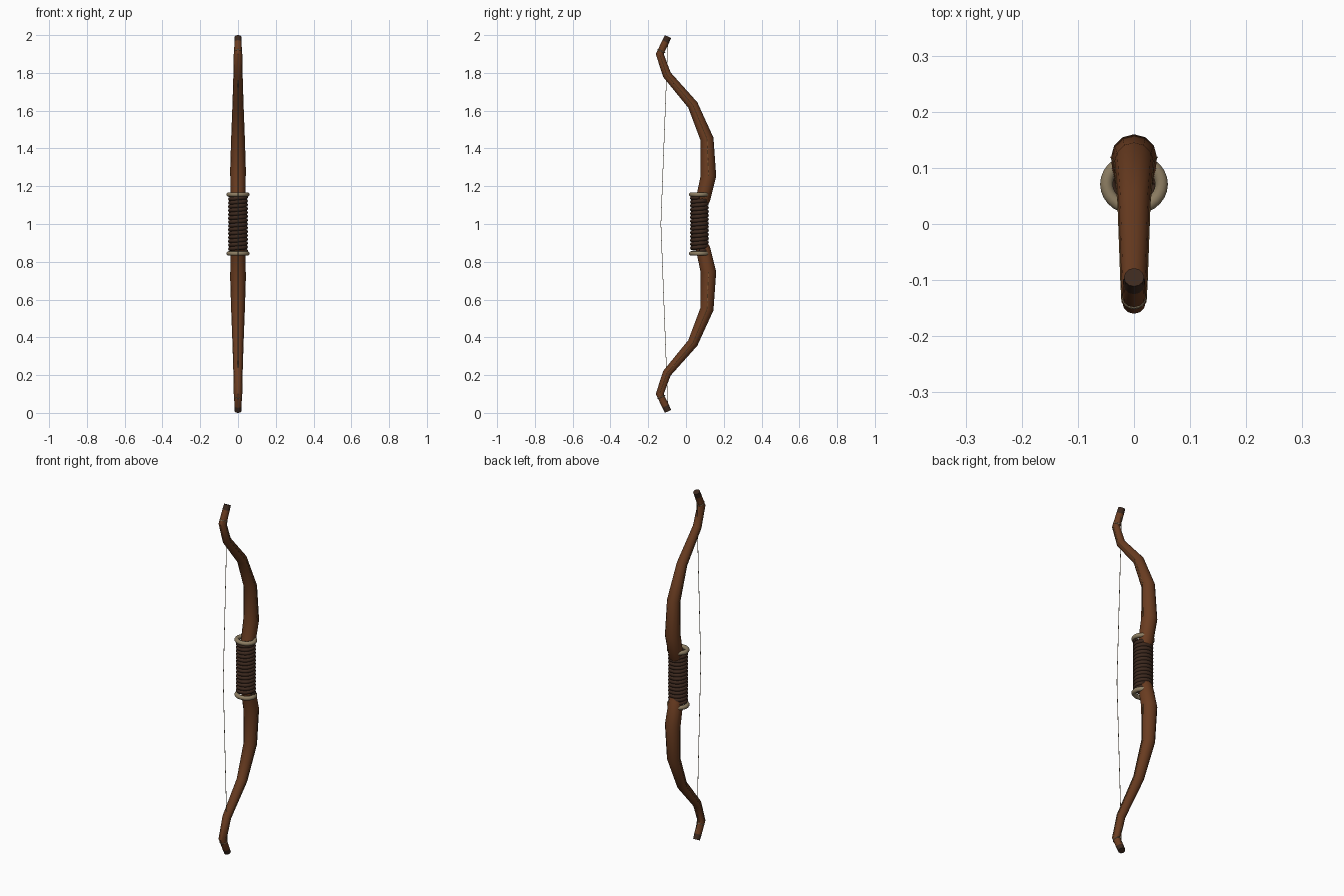
import bpy, bmesh, math
from mathutils import Vector

if "Cube" in bpy.data.objects:
    bpy.data.objects.remove(bpy.data.objects["Cube"])


def material(name, rgb):
    m = bpy.data.materials.new(name)
    m.diffuse_color = (*rgb, 1)
    m.use_nodes = True
    m.node_tree.nodes["Principled BSDF"].inputs["Base Color"].default_value = m.diffuse_color
    return m


wood = material("brown wood", (0.145, 0.046, 0.015))
leather = material("dark leather", (0.046, 0.022, 0.013))
bone = material("tan cord", (0.27, 0.21, 0.125))
inlay = material("light wood inlay", (0.28, 0.14, 0.05))


def tube(name, path, radii, sides, mats, rule=None, angle=35, closed=False):
    """Sweep a round section along a path; rule(z) picks the material slot."""
    bm = bmesh.new()
    pts = [Vector(p) for p in path]
    n = len(pts)
    rings = []
    for i, p in enumerate(pts):
        if closed:
            t = (pts[(i + 1) % n] - pts[i - 1]).normalized()
        else:
            t = (pts[min(i + 1, n - 1)] - pts[max(i - 1, 0)]).normalized()
        ref = Vector((0, 0, 1)) if abs(t.z) < 0.6 else Vector((1, 0, 0))
        u = (ref - t * ref.dot(t)).normalized()
        v = t.cross(u)
        r = radii[i] if isinstance(radii, list) else radii
        rings.append([bm.verts.new(p + r * (math.cos(a) * u + math.sin(a) * v))
                      for a in [2 * math.pi * k / sides for k in range(sides)]])
    for i in range(n if closed else n - 1):
        a, b = rings[i], rings[(i + 1) % n]
        for k in range(sides):
            j = (k + 1) % sides
            bm.faces.new((a[k], a[j], b[j], b[k]))
    if not closed:
        bm.faces.new(rings[0][::-1])
        bm.faces.new(rings[-1])
    bmesh.ops.recalc_face_normals(bm, faces=bm.faces)
    if rule:
        for f in bm.faces:
            f.material_index = rule(f.calc_center_median().z)
    me = bpy.data.meshes.new(name)
    bm.to_mesh(me)
    bm.free()
    ob = bpy.data.objects.new(name, me)
    bpy.context.collection.objects.link(ob)
    for m in mats:
        me.materials.append(m)
    bpy.ops.object.select_all(action='DESELECT')
    ob.select_set(True)
    bpy.context.view_layer.objects.active = ob
    bpy.ops.object.shade_smooth_by_angle(angle=math.radians(angle))
    return ob


# Recurved bow stave: upper half as (y, z, radius), mirrored about z = 1
half = [(0.071, 1.05, 0.034), (0.074, 1.10, 0.035), (0.090, 1.13, 0.038),
        (0.119, 1.255, 0.041), (0.111, 1.45, 0.035), (0.036, 1.63, 0.028),
        (-0.101, 1.79, 0.023), (-0.139, 1.90, 0.021), (-0.108, 1.965, 0.019),
        (-0.095, 1.992, 0.018)]
full = [(y, 2 - z, r) for y, z, r in reversed(half)] + half
tube("bow_stave", [(0, y, z) for y, z, r in full], [r for y, z, r in full], 12,
     [wood, leather], lambda z: 1 if abs(z - 1) > 0.966 else 0)

# Thin inlay lines along both sides of each limb
for label, up in (("lower", False), ("upper", True)):
    for side, sx in (("left", -1), ("right", 1)):
        line = [(sx * (r - 0.0005), y, z if up else 2 - z) for y, z, r in half[3:8]]
        tube(f"{label}_{side}_inlay", line, 0.002, 6, [inlay])

# Grip: leather cord wound around the middle
GY, TURNS, STEPS = 0.071, 14, 28
coil = []
for i in range(TURNS * STEPS + 1):
    a = 2 * math.pi * i / STEPS
    coil.append((0.042 * math.cos(a), GY + 0.039 * math.sin(a),
                 0.858 + 0.284 * i / (TURNS * STEPS)))
tube("grip_wrap", coil, 0.011, 8, [leather], angle=60)

# Pale rings closing the grip
for label, z in (("lower", 0.844), ("upper", 1.156)):
    ring = [(0.049 * math.cos(a), GY + 0.043 * math.sin(a), z)
            for a in [2 * math.pi * k / 28 for k in range(28)]]
    tube(label + "_grip_ring", ring, 0.012, 10, [bone], angle=60, closed=True)

# Bowstring, bent slightly back at the middle
tube("bowstring", [(0, -0.097, 0.03), (0, -0.103, 0.22), (0, -0.133, 1.0),
                   (0, -0.103, 1.78), (0, -0.097, 1.97)], 0.0016, 6, [bone])

# String loops around the tips
for label, s in (("lower", -1), ("upper", 1)):
    loop = [(0.020 * math.cos(a), -0.131 + 0.019 * math.sin(a),
             1 + s * (0.915 - 0.008 * math.sin(a)))
            for a in [2 * math.pi * i / 16 for i in range(16)]]
    tube(label + "_string_loop", loop, 0.0025, 6, [bone], angle=60, closed=True)
